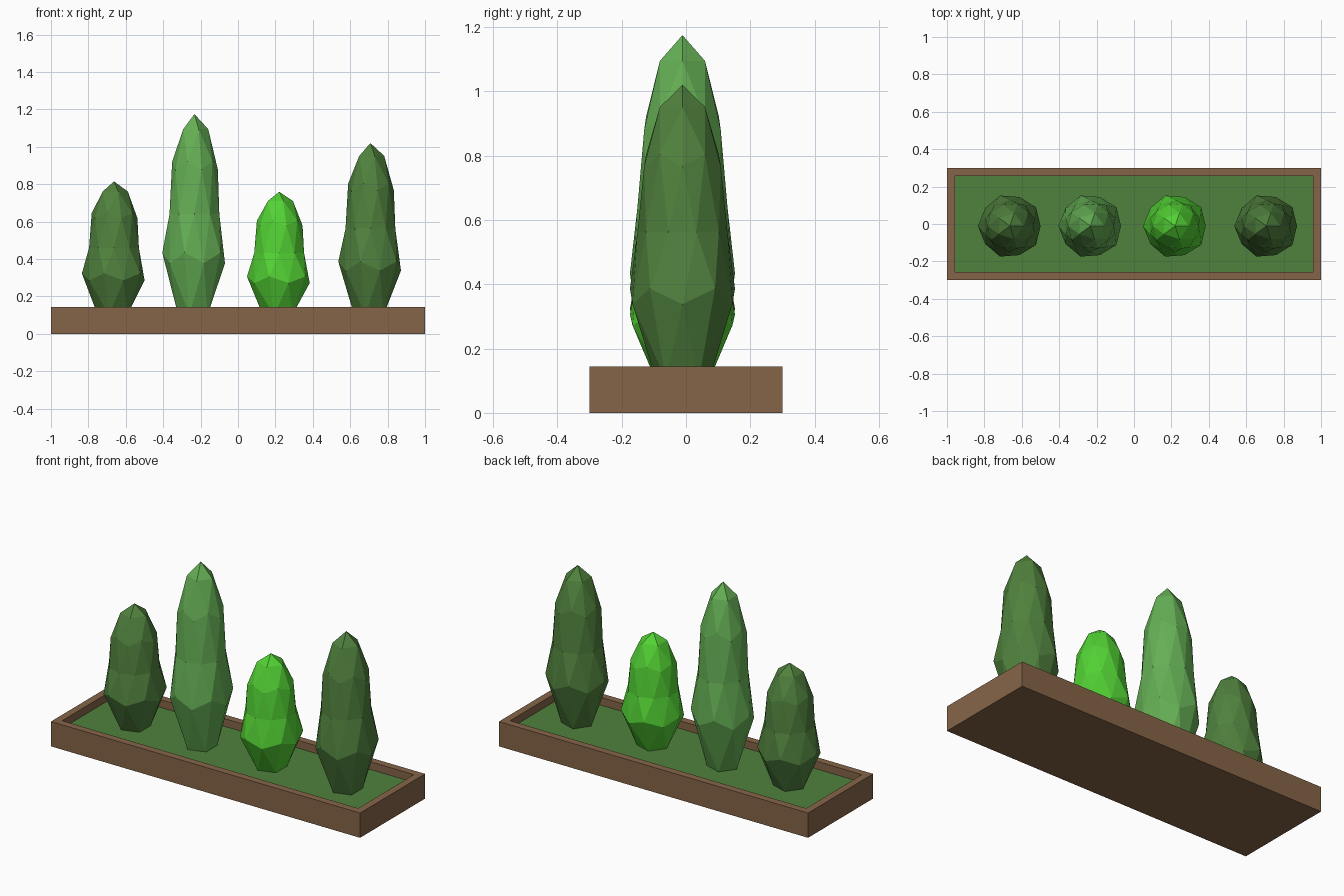
import bpy
import bmesh

cube = bpy.data.objects.get("Cube")
if cube:
    bpy.data.objects.remove(cube, do_unlink=True)


def make_material(name, rgb):
    mat = bpy.data.materials.new(name)
    mat.use_nodes = True
    color = (*rgb, 1.0)
    mat.diffuse_color = color
    mat.node_tree.nodes["Principled BSDF"].inputs["Base Color"].default_value = color
    return mat


def make_object(name, bm, materials):
    mesh = bpy.data.meshes.new(name)
    bm.normal_update()
    bm.to_mesh(mesh)
    bm.free()
    for mat in materials:
        mesh.materials.append(mat)
    obj = bpy.data.objects.new(name, mesh)
    bpy.context.collection.objects.link(obj)
    return obj


brown = make_material("brown wood", (0.24, 0.13, 0.066))
dark_green = make_material("dark green", (0.08, 0.22, 0.047))
light_green = make_material("light green", (0.13, 0.43, 0.09))
bright_green = make_material("bright green", (0.085, 0.64, 0.034))

RIM, SOIL, BORDER = 0.145, 0.10, 0.06

# Planter box: the top face is inset and sunk to form the grassy bed
bm = bmesh.new()
bmesh.ops.create_cube(bm, size=1)
for v in bm.verts:
    v.co = (v.co.x * 2, v.co.y * 0.6, (v.co.z + 0.5) * RIM)
bm.normal_update()
bed = max(bm.faces, key=lambda f: f.normal.z)
bmesh.ops.inset_individual(bm, faces=[bed], thickness=BORDER)
walls = bmesh.ops.extrude_discrete_faces(bm, faces=[bed])
bed = walls["faces"][0]
bmesh.ops.translate(bm, verts=bed.verts, vec=(0, 0, SOIL - RIM))
bed.material_index = 1
make_object("planter_box", bm, [brown, dark_green])


# Bush: faceted sphere, stretched upward, with a flared skirt and a flat foot
def make_bush(name, x, top, mat):
    bm = bmesh.new()
    bmesh.ops.create_icosphere(bm, subdivisions=2, radius=1)
    middle = (top + 0.105) / 2
    half = top - middle
    for v in bm.verts:
        level = v.co.z
        radius, height = 0.14, middle + level * half
        if level < -0.8:
            radius, height = 0.165, SOIL
        elif level < -0.5:
            radius, height = 0.192, middle - 0.49 * half
        elif level < -0.3:
            radius, height = 0.192, middle - 0.385 * half
        v.co = (x + v.co.x * radius, v.co.y * radius - 0.011, height)
    make_object(name, bm, [mat])


make_bush("short_dark_bush", -0.663, 0.815, dark_green)
make_bush("tall_light_bush", -0.233, 1.175, light_green)
make_bush("short_bright_bush", 0.22, 0.76, bright_green)
make_bush("tall_dark_bush", 0.708, 1.02, dark_green)
